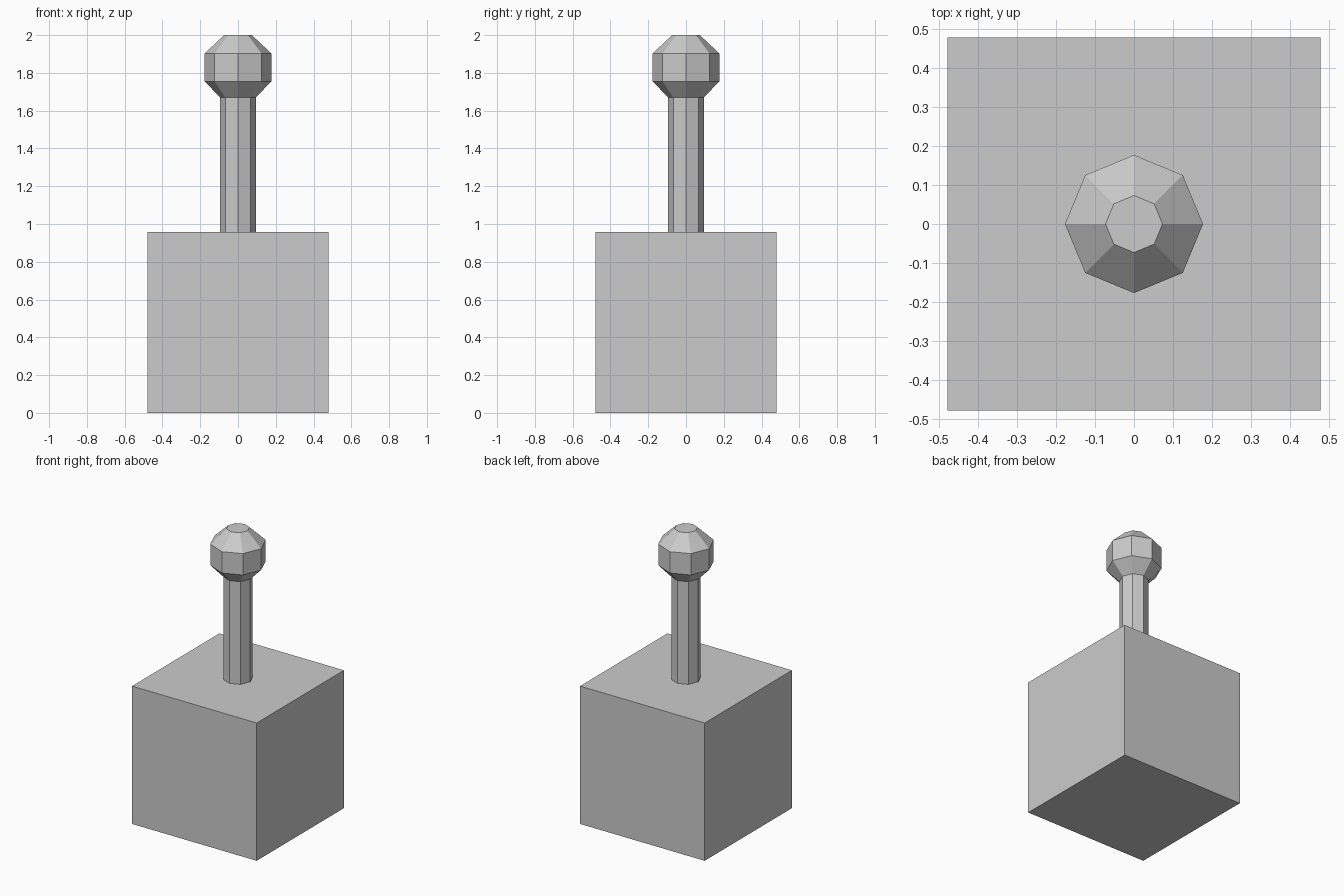
import bpy
import bmesh
from math import cos, sin, tau

if "Cube" in bpy.data.objects:
    bpy.data.objects.remove(bpy.data.objects["Cube"], do_unlink=True)

# Single plain grey
grey = bpy.data.materials.new("plain_grey")
grey.use_nodes = True
colour = (0.6, 0.6, 0.6, 1)
grey.diffuse_color = colour
grey.node_tree.nodes["Principled BSDF"].inputs["Base Color"].default_value = colour

SIDES = 8
BASE = 0.957
NECK_Z = 1.67
SHAFT_R = 0.094
KNOB_R = 0.177


def add_object(name, bm):
    bmesh.ops.recalc_face_normals(bm, faces=bm.faces)
    mesh = bpy.data.meshes.new(name)
    bm.to_mesh(mesh)
    bm.free()
    mesh.materials.append(grey)
    obj = bpy.data.objects.new(name, mesh)
    bpy.context.collection.objects.link(obj)
    return obj


def lathe(name, profile, cap_bottom=True):
    """Flat-sided turned part from (radius, height) rings."""
    bm = bmesh.new()
    rings = [[bm.verts.new((r * cos(tau * i / SIDES), r * sin(tau * i / SIDES), z))
              for i in range(SIDES)] for r, z in profile]
    for low, high in zip(rings, rings[1:]):
        for i in range(SIDES):
            j = (i + 1) % SIDES
            bm.faces.new((low[i], low[j], high[j], high[i]))
    bm.faces.new(rings[-1])
    if cap_bottom:
        bm.faces.new(rings[0])
    return add_object(name, bm)


# Cube base
bm = bmesh.new()
bmesh.ops.create_cube(bm, size=BASE)
bmesh.ops.translate(bm, verts=bm.verts, vec=(0, 0, BASE / 2))
add_object("base", bm)

# Upright shaft and faceted knob in one turned piece
lathe("handle", [(SHAFT_R, BASE), (SHAFT_R, NECK_Z), (KNOB_R, 1.755),
                 (KNOB_R, 1.903), (0.073, 2.0)])
